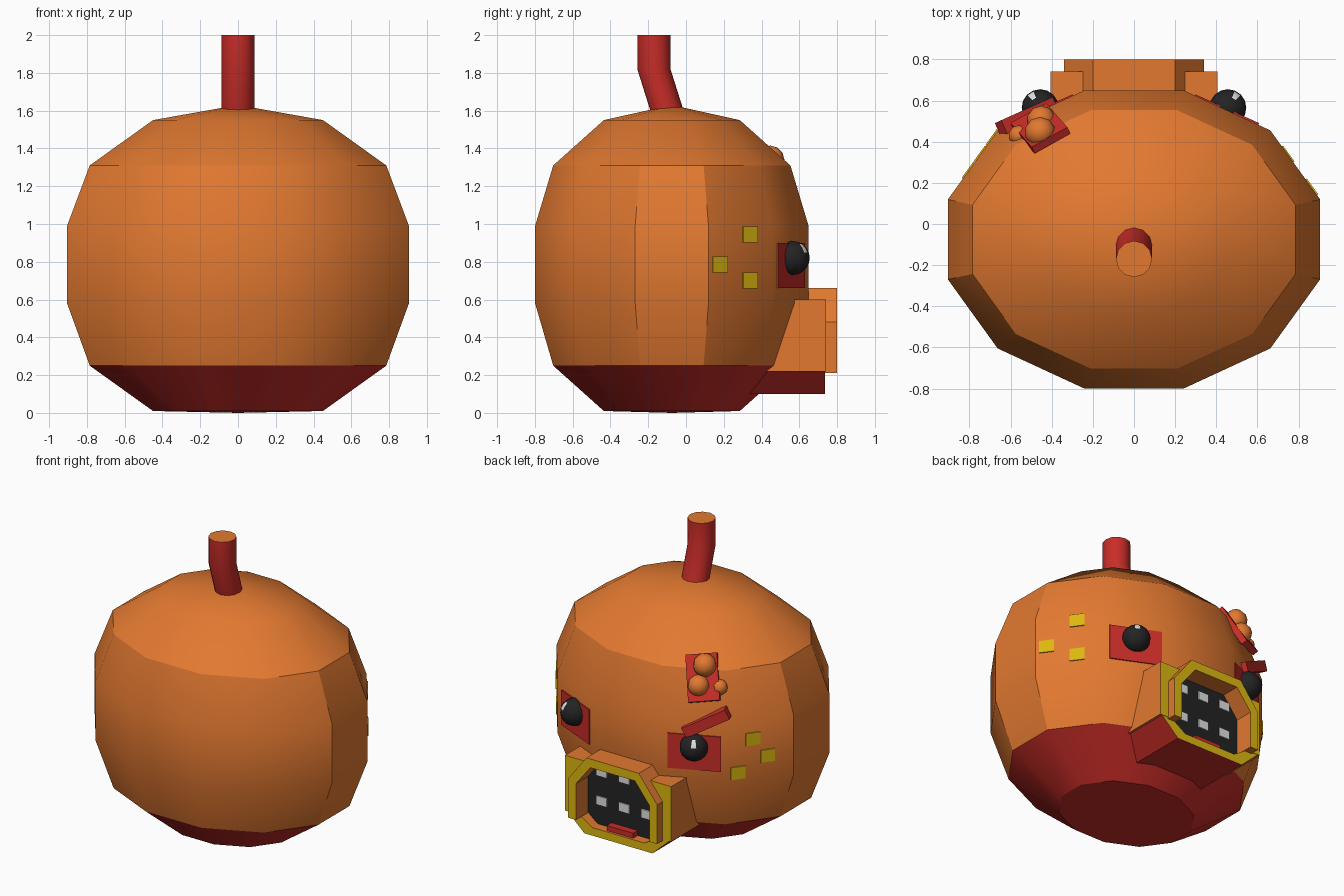
import bpy, bmesh, math
from mathutils import Vector, Matrix

if "Cube" in bpy.data.objects:
    bpy.data.objects.remove(bpy.data.objects["Cube"])


def colour(name, rgb):
    m = bpy.data.materials.new(name)
    m.diffuse_color = (*rgb, 1)
    m.use_nodes = True
    m.node_tree.nodes["Principled BSDF"].inputs["Base Color"].default_value = m.diffuse_color
    return m


ORANGE = colour("orange", (0.76, 0.19, 0.03))
RED = colour("red", (0.58, 0.026, 0.021))
YELLOW = colour("yellow", (0.73, 0.48, 0.005))
BLACK = colour("black", (0.017, 0.017, 0.018))
WHITE = colour("white", (0.75, 0.75, 0.75))


def finish(name, bm, mats, rule=None, smooth=None):
    """Turn a bmesh into an object; rule(face) gives the material slot."""
    bmesh.ops.recalc_face_normals(bm, faces=bm.faces)
    bm.normal_update()
    if rule:
        for f in bm.faces:
            f.material_index = rule(f)
    me = bpy.data.meshes.new(name)
    bm.to_mesh(me)
    bm.free()
    ob = bpy.data.objects.new(name, me)
    bpy.context.collection.objects.link(ob)
    for m in mats:
        me.materials.append(m)
    if smooth:
        bpy.ops.object.select_all(action='DESELECT')
        ob.select_set(True)
        bpy.context.view_layer.objects.active = ob
        bpy.ops.object.shade_smooth_by_angle(angle=math.radians(smooth))
    return ob


def loft(rings, bm):
    """Skin equal-length rings of points; single-point rings become poles."""
    vs = [[bm.verts.new(p) for p in r] for r in rings]
    for a, b in zip(vs, vs[1:]):
        n = max(len(a), len(b))
        for i in range(n):
            j = (i + 1) % n
            if len(a) == 1:
                bm.faces.new((a[0], b[i], b[j]))
            elif len(b) == 1:
                bm.faces.new((a[i], a[j], b[0]))
            else:
                bm.faces.new((a[i], a[j], b[j], b[i]))
    return vs


def ellipse(n, rx, ry, cy, z, turn=0.0):
    return [(rx * math.cos(2 * math.pi * (i + turn) / n),
             cy + ry * math.sin(2 * math.pi * (i + turn) / n), z) for i in range(n)]


def prism(name, outline, y0, y1, mats, rule=None):
    """Extrude an x-z outline along y."""
    bm = bmesh.new()
    a, b = loft([[(x, y, z) for x, z in outline] for y in (y0, y1)], bm)
    bm.faces.new(a)
    bm.faces.new(b)
    return finish(name, bm, mats, rule)


def plate(name, centre, normal, size, mat, roll=0.0):
    """Box facing along normal; size = width, height, thickness."""
    n = Vector(normal).normalized()
    u = Vector((0, 0, 1)).cross(n).normalized()
    rot = Matrix((u, n.cross(u), n)).transposed().to_4x4()
    bm = bmesh.new()
    bmesh.ops.create_cube(bm, size=1, matrix=Matrix.Translation(centre) @ rot
                          @ Matrix.Rotation(roll, 4, 'Z') @ Matrix.Diagonal((*size, 1)))
    return finish(name, bm, [mat])


def ball(name, centre, r, mats, rule=None, seg=12):
    bm = bmesh.new()
    bmesh.ops.create_uvsphere(bm, u_segments=seg, v_segments=seg * 2 // 3, radius=r,
                              matrix=Matrix.Translation(centre))
    return finish(name, bm, mats, rule, 40)


def mirrored(half):
    """Right half of an outline followed by its mirror image."""
    return half + [(-x, z) for x, z in reversed(half)]


# Round body with a red underside
CY = -0.075
profile = [(0.45, 0.01), (0.785, 0.25), (0.905, 0.58), (0.905, 0.99), (0.785, 1.31), (0.45, 1.55)]
rings = [[(0, CY, 0)]]
rings += [ellipse(12, r / 0.966, r * 0.8 / 0.966, CY, z, 0.5) for r, z in profile]
rings += [[(0, CY, 1.63)]]
bm = bmesh.new()
loft(rings, bm)
finish("body", bm, [ORANGE, RED], lambda f: int(f.calc_center_median().z < 0.22), 30)

# Bent stem with an orange tip
bm = bmesh.new()
vs = loft([ellipse(12, 0.088, 0.088, y, z) for y, z in
           ((-0.088, 1.56), (-0.17, 1.82), (-0.17, 2.0))], bm)
bm.faces.new(vs[0])
bm.faces.new(vs[-1])
finish("stem", bm, [RED, ORANGE], lambda f: int(f.normal.z > 0.9), 35)


# Muzzle: yellow on the end faces only
def end_yellow(f):
    return int(f.normal.y > 0.9)


arch = [(0.34, 0.21), (0.34, 0.48), (0.2, 0.66)]
arch_in = [(0.28, 0.21), (0.28, 0.46), (0.17, 0.60)]
prism("upper_muzzle", mirrored(arch) + mirrored(arch_in)[::-1], 0.35, 0.80,
      [ORANGE, YELLOW], end_yellow)
cheek = [(0.405, 0.22), (0.405, 0.60), (0.246, 0.60), (0.335, 0.48), (0.335, 0.22)]
for s, side in ((1, "right"), (-1, "left")):
    prism("cheek_" + side, [(s * x, z) for x, z in cheek], 0.30, 0.74,
          [ORANGE, YELLOW], end_yellow)

# Lower jaw: red outside, orange trough, yellow end
jaw = [(0.39, 0.22), (0.26, 0.10)]
jaw_in = [(0.30, 0.22), (0.20, 0.155)]
prism("lower_jaw", mirrored(jaw) + mirrored(jaw_in)[::-1], 0.22, 0.737,
      [RED, YELLOW, ORANGE],
      lambda f: 1 if f.normal.y > 0.9 else 2 if f.normal.z > 0.1 else 0)

# Mouth interior, teeth and tongue
prism("mouth", mirrored([(0.20, 0.15), (0.285, 0.22), (0.285, 0.46), (0.17, 0.605)]),
      0.60, 0.67, [BLACK])
for i, x in enumerate((-0.17, 0, 0.17)):
    plate(f"upper_tooth_{i}", (x, 0.674, 0.52), (0, 1, 0), (0.08, 0.06, 0.009), WHITE)
    plate(f"lower_tooth_{i}", (x, 0.674, 0.32), (0, 1, 0), (0.08, 0.06, 0.009), WHITE)
prism("tongue", mirrored([(0.10, 0.15), (0.10, 0.19)]), 0.55, 0.72, [RED])

# Eyes on red patches, and cheek spots
spots = {1: ((0.34, 0.945), (0.18, 0.785), (0.34, 0.70)),
         -1: ((0.34, 0.87), (0.26, 0.74), (0.42, 0.65))}
for s, side in ((1, "right"), (-1, "left")):
    plate("eye_patch_" + side, (s * 0.452, 0.556, 0.78), (s * 0.41, 0.91, 0),
          (0.34, 0.24, 0.009), RED)
    glint = Vector((s * 0.5, 0.72, 0.45)).normalized()
    ball("eye_" + side, (s * 0.456, 0.565, 0.82), 0.09, [BLACK, WHITE],
         lambda f: int(f.normal.dot(glint) > 0.95), 16)
    for i, (y, z) in enumerate(spots[s]):
        x = 0.66 + 0.245 * (0.46 - y) / 0.34
        plate(f"spot_{side}_{i}", (s * (x + 0.002), y, z), (s * 0.81, 0.585, 0),
              (0.095, 0.085, 0.009), YELLOW)

# Slanted brow over the left eye
a, b = Vector((-0.385, 0.55, 1.07)), Vector((-0.65, 0.475, 0.92))
plate("brow", (a + b) / 2, (-0.41, 0.91, 0), ((b - a).length, 0.07, 0.09), RED,
      math.radians(29))

# Berry cluster on a red leaf
plate("leaf", (-0.455, 0.465, 1.26), (-0.36, 0.78, 0.5), (0.20, 0.30, 0.04), RED, 0.15)
for i, (p, r) in enumerate((((-0.456, 0.446, 1.34), 0.075), ((-0.45, 0.505, 1.22), 0.07),
                            ((-0.56, 0.43, 1.21), 0.05))):
    ball(f"berry_{i}", p, r, [ORANGE], None, 10)
